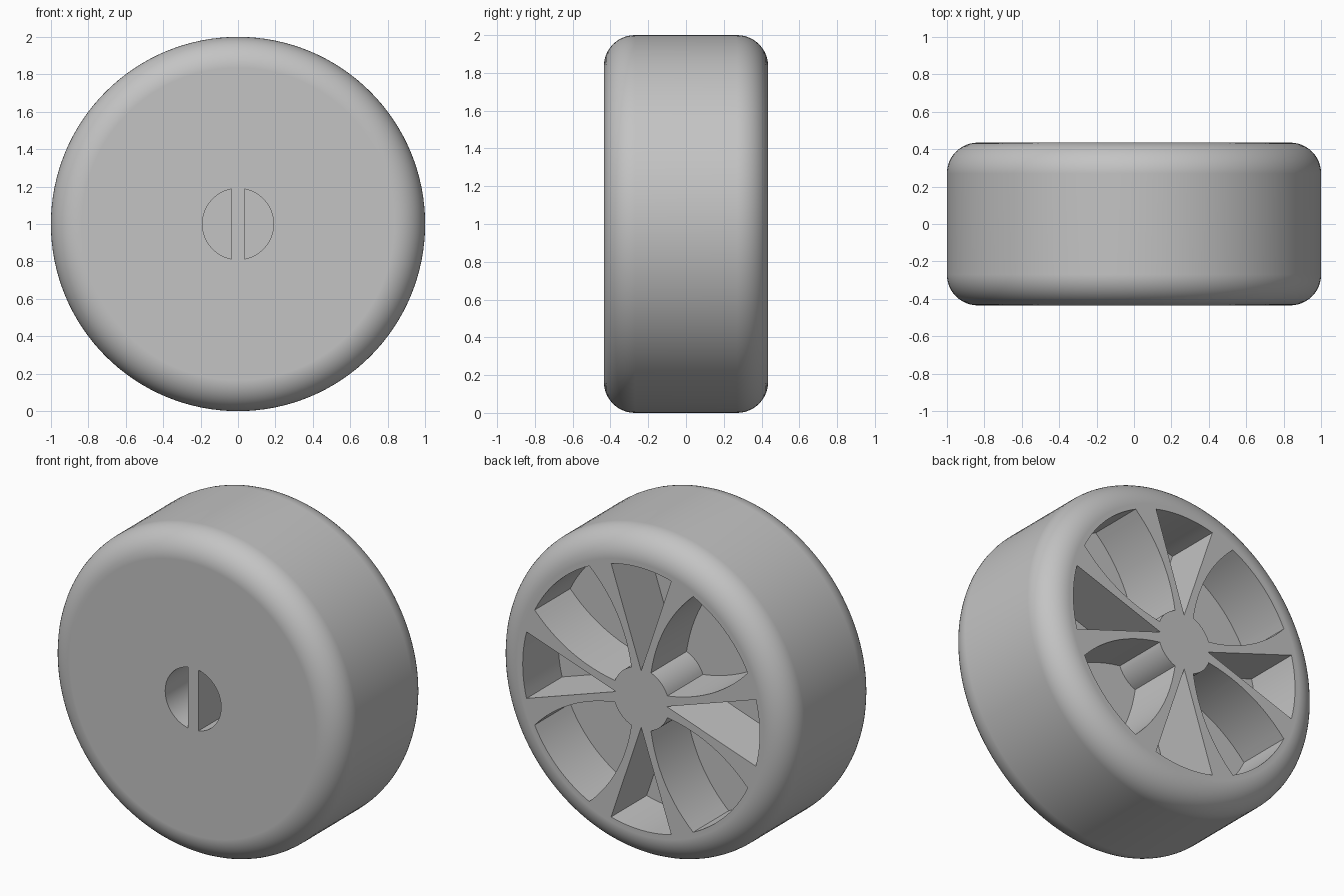
import bpy, bmesh, math
from mathutils import Vector

if "Cube" in bpy.data.objects:
    bpy.data.objects.remove(bpy.data.objects["Cube"])

HALF_W, FILLET = 0.435, 0.165      # wheel half width and edge rounding
RIM, HUB = 0.805, 0.19             # pocket outer radius, hub radius
FLOOR = 0.09                       # y of pocket floor
HOLE_END = -0.08                   # y of the front socket floor
CENTRE_Z = 1.0
SEGS = 128

grey = bpy.data.materials.new("wheel grey")
grey.diffuse_color = (0.55, 0.55, 0.55, 1)
grey.use_nodes = True
grey.node_tree.nodes["Principled BSDF"].inputs["Base Color"].default_value = grey.diffuse_color


def make_object(name, bm):
    bmesh.ops.recalc_face_normals(bm, faces=bm.faces[:])
    mesh = bpy.data.meshes.new(name)
    bm.to_mesh(mesh)
    bm.free()
    obj = bpy.data.objects.new(name, mesh)
    bpy.context.collection.objects.link(obj)
    mesh.materials.append(grey)
    return obj


def polar(r, deg):
    a = math.radians(deg)
    return Vector((r * math.cos(a), r * math.sin(a)))


def arc(r, a0, a1, n):
    return [polar(r, a0 + (a1 - a0) * i / n) for i in range(n + 1)]


def prism(bm, outline, turn, y0, y1):
    """Extrude a 2D outline, turned about the axle, from y0 to y1."""
    c, s = math.cos(math.radians(turn)), math.sin(math.radians(turn))
    verts = [bm.verts.new((p.x * c - p.y * s, y0, CENTRE_Z + p.x * s + p.y * c))
             for p in outline]
    face = bm.faces.new(verts)
    ext = bmesh.ops.extrude_face_region(bm, geom=[face])["geom"]
    bmesh.ops.translate(bm, vec=(0, y1 - y0, 0),
                        verts=[g for g in ext if isinstance(g, bmesh.types.BMVert)])


# Rounded solid wheel body, turned around the y axis
profile = []
for i in range(13):
    a = math.radians(90 * i / 12)
    profile.append((1 - FILLET + FILLET * math.sin(a),
                    -HALF_W + FILLET - FILLET * math.cos(a)))
profile += [(r, -y) for r, y in reversed(profile)]
bm = bmesh.new()
rings = []
for r, y in profile:
    rings.append([bm.verts.new((r * math.cos(t), y, CENTRE_Z + r * math.sin(t)))
                  for t in (2 * math.pi * k / SEGS for k in range(SEGS))])
for lo, hi in zip(rings, rings[1:]):
    for k in range(SEGS):
        j = (k + 1) % SEGS
        bm.faces.new((lo[k], lo[j], hi[j], hi[k]))
bm.faces.new(rings[0])
bm.faces.new(rings[-1])
wheel = make_object("wheel", bm)

# Narrow wedge pocket, pointing along local x
wedge = [Vector((0.173, 0))] + arc(RIM, -14.7, 14.7, 10)

# Petal pocket with bowed sides and a hub-shaped inner end
start, end, ctrl = polar(HUB, 24.5), polar(RIM, 19), Vector((0.441, 0.2755))
side = []
for i in range(13):
    t = i / 12
    side.append(start * (1 - t) ** 2 + ctrl * 2 * t * (1 - t) + end * t ** 2)
petal = (side + arc(RIM, 19, -19, 14)[1:-1]
         + [Vector((p.x, -p.y)) for p in reversed(side)]
         + arc(HUB, -24.5, 24.5, 10)[1:-1])

# Half-round socket, one each side of the centre bar
chord = math.degrees(math.acos(0.035 / 0.19))
half_socket = arc(0.19, -chord, chord, 40)

cut = bmesh.new()
for q in range(4):
    prism(cut, wedge, 90 * q, FLOOR, 0.6)
    prism(cut, petal, 90 * q + 45, FLOOR, 0.6)
for turn in (0, 180):
    prism(cut, half_socket, turn, -0.6, HOLE_END)
cutter = make_object("pocket_cutter", cut)
cutter.hide_render = True

# Carve the pockets and sockets, then drop the cutter
mod = wheel.modifiers.new("pockets", 'BOOLEAN')
mod.operation = 'DIFFERENCE'
mod.solver = 'EXACT'
mod.object = cutter
bpy.ops.object.select_all(action='DESELECT')
bpy.context.view_layer.objects.active = wheel
wheel.select_set(True)
bpy.ops.object.modifier_apply(modifier=mod.name)
bpy.data.objects.remove(cutter)

# Smooth curves, crisp edges
bpy.ops.object.shade_smooth_by_angle(angle=math.radians(30))
weighted = wheel.modifiers.new("flat_faces", 'WEIGHTED_NORMAL')
weighted.keep_sharp = True
